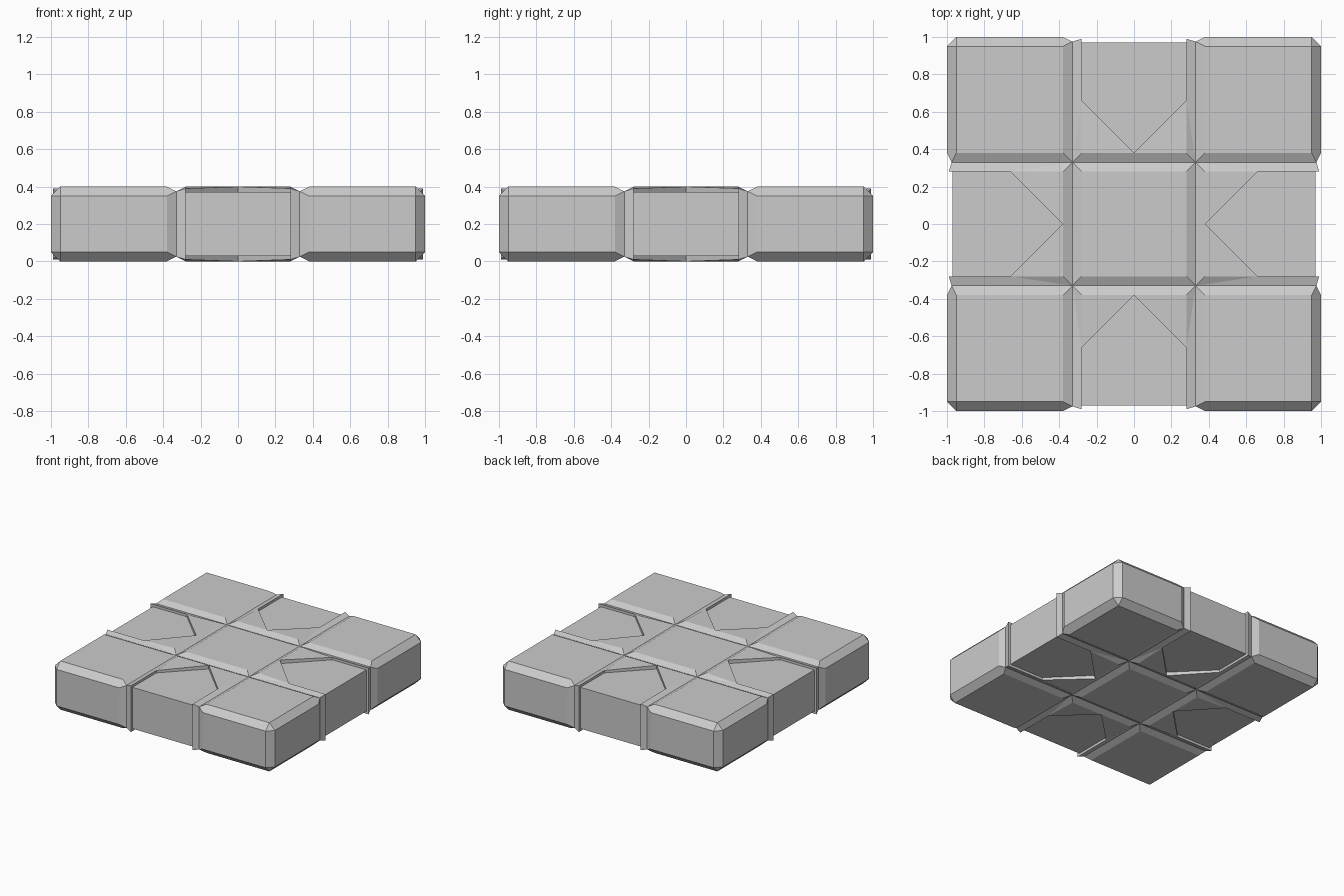
import bpy, bmesh
from itertools import product

if "Cube" in bpy.data.objects:
    bpy.data.objects.remove(bpy.data.objects["Cube"])

H = 0.2                                   # half thickness
IN, MID, OUT = 0.28, 0.33, 0.38           # V groove: inner lip, bottom, outer lip
DEEP, RIDGE, PLATE = 0.175, 0.19, 0.17    # heights above the mid plane
C = 0.95                                  # start of the outer chamfer
SH = 0.66                                 # shoulder of the pentagon recess
GX, RX, PX = 0.975, 0.99, 0.97            # side depth of groove, ridge, recess

bm = bmesh.new()


def face(*pts):
    """Add one wedge face and all its reflections about x, y, z and the diagonal."""
    for sx, sy, sz, swap in product((1, -1), (1, -1), (1, -1), (False, True)):
        vs = []
        for x, y, z in pts:
            if swap:
                x, y = y, x
            vs.append(bm.verts.new((sx * x, sy * y, H + sz * z)))
        bm.faces.new(vs)


def side(a, b, za, zb):
    """Vertical side strip from the mid plane up to the given heights."""
    face((*a, 0), (*a, za), (*b, zb), (*b, 0))


cross = (MID, MID, DEEP)
groove_end = (GX, MID, DEEP)
ridge_end = (RX, IN, RIDGE)
shoulder = (SH, IN, RIDGE)
tip = (OUT, 0, H)
lip = (OUT, IN, H)

# centre square and the V groove around it
face((0, 0, H), (IN, 0, H), (IN, IN, H))
face((IN, 0, H), (IN, IN, H), cross, (MID, 0, DEEP))
face((MID, 0, DEEP), cross, lip, tip)

# edge cell: raised surround and its groove flank
face(tip, shoulder, lip)
face(cross, shoulder, lip)
face(cross, groove_end, ridge_end, shoulder)

# edge cell: sunken pentagon plate with its walls
face((OUT, 0, PLATE), (SH, IN, PLATE), (PX, IN, PLATE), (PX, 0, PLATE))
face(tip, shoulder, (SH, IN, PLATE), (OUT, 0, PLATE))
face(shoulder, ridge_end, (RX, IN, 0), (PX, IN, 0), (PX, IN, PLATE), (SH, IN, PLATE))
side((PX, 0), (PX, IN), PLATE, PLATE)

# groove carried down the side
side((RX, IN), (GX, MID), RIDGE, DEEP)
side((GX, MID), (1, OUT), DEEP, H - 0.05)

# corner block with chamfered outer edges
low = H - 0.05
face(cross, groove_end, (C, OUT, H), (OUT, OUT, H))
face(groove_end, (1, OUT, low), (C, OUT, H))
face((OUT, OUT, H), (C, OUT, H), (C, C, H))
face((C, OUT, H), (1, OUT, low), (1, C, low), (C, C, H))
face((C, C, H), (1, C, low), (GX, GX, low))
side((1, OUT), (1, C), low, low)
side((1, C), (GX, GX), low, low)

# weld, clean the symmetry seams and orient
bmesh.ops.remove_doubles(bm, verts=bm.verts[:], dist=1e-4)
bmesh.ops.dissolve_limit(bm, angle_limit=0.005, verts=bm.verts[:], edges=bm.edges[:])
bmesh.ops.recalc_face_normals(bm, faces=bm.faces[:])

mesh = bpy.data.meshes.new("floor_tile")
bm.to_mesh(mesh)
bm.free()
bpy.context.collection.objects.link(bpy.data.objects.new("floor_tile", mesh))
